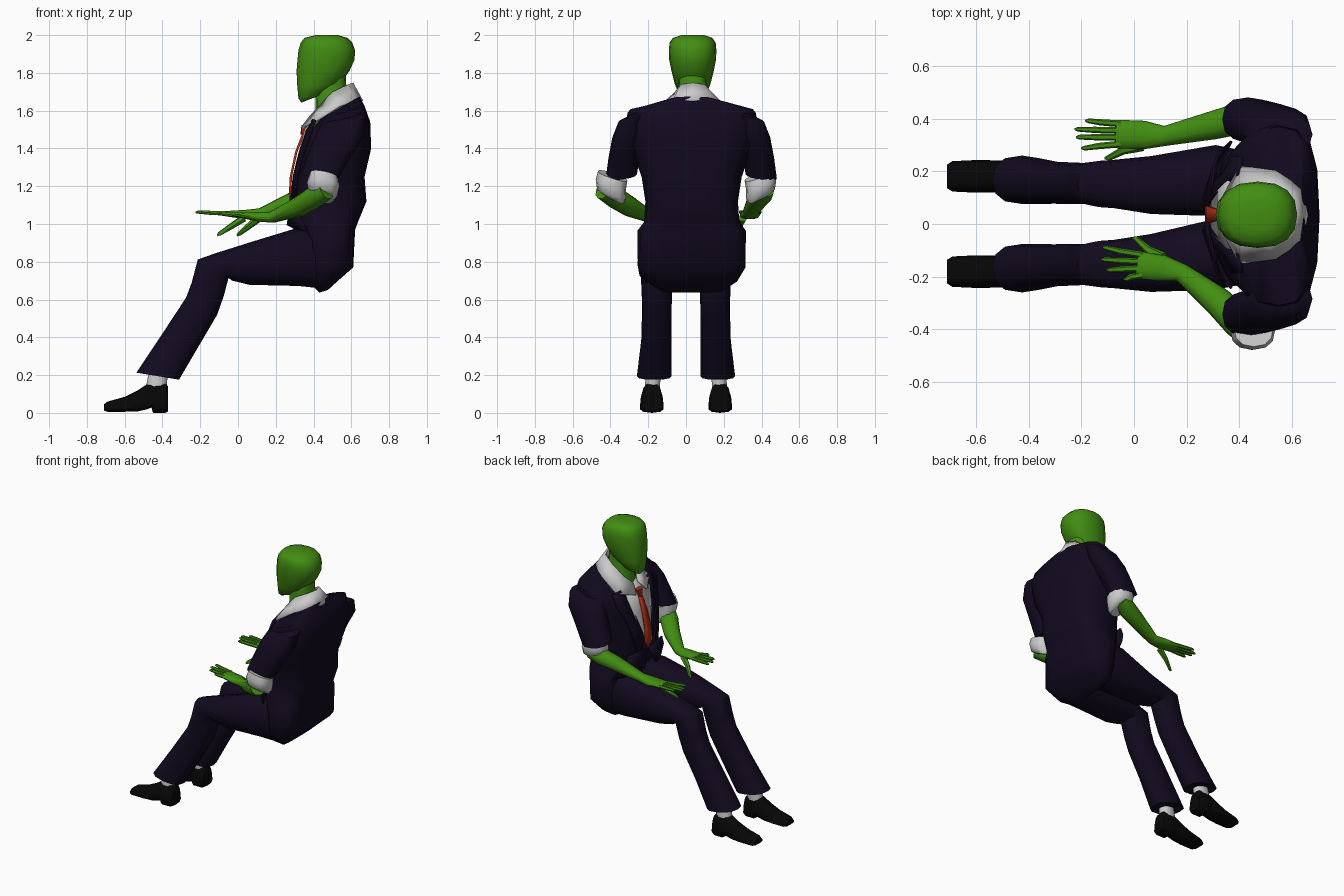
import bpy, bmesh, math
from mathutils import Vector


def material(name, rgb):
    m = bpy.data.materials.new(name)
    m.diffuse_color = (*rgb, 1)
    return m


SKIN = material("green_skin", (0.055, 0.27, 0.006))
SUIT = material("dark_suit", (0.006, 0.003, 0.014))
WHITE = material("white_cloth", (0.65, 0.65, 0.66))
RED = material("red_tie", (0.42, 0.025, 0.008))
BLACK = material("black_leather", (0.002, 0.002, 0.002))


def finish(name, bm, mat, thick=0, angle=50):
    bmesh.ops.recalc_face_normals(bm, faces=bm.faces)
    me = bpy.data.meshes.new(name)
    bm.to_mesh(me)
    bm.free()
    ob = bpy.data.objects.new(name, me)
    bpy.context.collection.objects.link(ob)
    me.materials.append(mat)
    if thick:
        mod = ob.modifiers.new("thickness", 'SOLIDIFY')
        mod.thickness, mod.offset = thick, 0
    bpy.ops.object.select_all(action='DESELECT')
    ob.select_set(True)
    bpy.context.view_layer.objects.active = ob
    bpy.ops.object.shade_smooth_by_angle(angle=math.radians(angle))
    return ob


def skin_rings(name, rings, mat):
    bm = bmesh.new()
    loops = [[bm.verts.new(p) for p in r] for r in rings]
    n = len(loops[0])
    for a, b in zip(loops, loops[1:]):
        for i in range(n):
            j = (i + 1) % n
            bm.faces.new((a[i], a[j], b[j], b[i]))
    bm.faces.new(loops[0])
    bm.faces.new(loops[-1])
    return finish(name, bm, mat)


def power(v, p):
    return math.copysign(abs(v) ** p, v)


def oval(c, u, v, n, p, taper=0):
    out = []
    for i in range(n):
        t = 2 * math.pi * i / n
        up = power(math.cos(t), p)
        out.append(c + u * up + v * power(math.sin(t), p) * (1 - taper * up))
    return out


def loft(name, rows, mat, n=12, p=0.8, tilt=0, taper=0):
    """Rows: front point x,z, back point x,z, centre y, half width."""
    rings = []
    for xa, za, xb, zb, y, w in rows:
        a, b = Vector((xa, y, za)), Vector((xb, y, zb))
        rings.append(oval((a + b) / 2, (a - b) / 2, Vector((0, w, tilt)), n, p, taper))
    return skin_rings(name, rings, mat)


def tube(name, pts, mat, n=8):
    """Points: x, y, z, half width, half height, swept along the path."""
    c = [Vector(q[:3]) for q in pts]
    rings = []
    for i, q in enumerate(pts):
        d = (c[min(i + 1, len(c) - 1)] - c[max(i - 1, 0)]).normalized()
        side = d.cross(Vector((0, 0, 1))).normalized()
        rings.append(oval(c[i], side * q[3], side.cross(d) * q[4], n, 0.9))
    return skin_rings(name, rings, mat)


def strip(name, a, b, mat, thick=0.008):
    bm = bmesh.new()
    va, vb = [bm.verts.new(p) for p in a], [bm.verts.new(p) for p in b]
    for i in range(len(a) - 1):
        bm.faces.new((va[i], va[i + 1], vb[i + 1], vb[i]))
    return finish(name, bm, mat, thick)


MID = 0.035

# head and neck
head = [(1.642, .335, .385, .035), (1.665, .32, .45, .068), (1.74, .313, .54, .094),
        (1.81, .31, .59, .112), (1.87, .315, .617, .124), (1.92, .32, .62, .126),
        (1.96, .332, .605, .122), (1.985, .352, .58, .105), (2.0, .41, .53, .06)]
loft("head", [(a, z, b, z + (.02 if z < 1.7 else 0), MID, w) for z, a, b, w in head], SKIN, 16, .85)
loft("neck", [(.41, 1.70, .57, 1.80, MID, .075), (.41, 1.60, .575, 1.70, MID, .08),
              (.39, 1.50, .58, 1.60, MID, .09)], SKIN)

# jacket body
torso = [(.43, .637, .475, .65, .16), (.38, .69, .53, .70, .24), (.37, .77, .61, .77, .285),
         (.345, .96, .62, .97, .287), (.31, 1.01, .635, 1.01, .252), (.30, 1.12, .68, 1.12, .245),
         (.31, 1.25, .67, 1.25, .265), (.345, 1.38, .705, 1.40, .315), (.38, 1.49, .70, 1.54, .35),
         (.43, 1.55, .67, 1.625, .34), (.46, 1.57, .645, 1.675, .14)]
loft("jacket_body", [(a, za, b, zb, MID - .005, w) for a, za, b, zb, w in torso], SUIT, 16, .62)


# shirt front, tie and knot
def front(rows):
    return [(x, MID - w, z) for x, z, w in rows], [(x, MID + w, z) for x, z, w in rows]


strip("shirt_front", *front([(.42, 1.575, .09), (.357, 1.5, .13), (.325, 1.38, .10),
                             (.297, 1.25, .065), (.29, 1.12, .03)]), WHITE)
strip("tie", *front([(.35, 1.49, .016), (.308, 1.38, .024), (.280, 1.25, .033),
                     (.276, 1.17, .036), (.28, 1.12, .005)]), RED, .012)
loft("tie_knot", [(.337, 1.525, .38, 1.525, MID, .034), (.33, 1.475, .37, 1.475, MID, .018)], RED, 8)

# collar
inner = [(.38, .025, 1.565), (.43, .07, 1.62), (.50, .09, 1.695), (.58, .06, 1.735)]
outer = [(.335, .06, 1.505), (.405, .185, 1.54), (.54, .165, 1.625), (.635, .10, 1.655)]


def around(half, back):
    return ([(x, MID - y, z) for x, y, z in half] + [back]
            + [(x, MID + y, z) for x, y, z in half[::-1]])


strip("collar", around(inner, (.605, MID, 1.745)), around(outer, (.657, MID, 1.65)), WHITE, .012)

for s, side in ((-1, "right"), (1, "left")):
    def mir(rows, m=MID):
        return [(x, m + s * y, z) for x, y, z in rows]

    # lapels and front jacket corners
    strip(side + "_lapel", mir([(.40, .15, 1.555), (.36, .12, 1.48), (.324, .085, 1.37), (.295, .05, 1.25), (.282, .012, 1.12)]),
          mir([(.41, .22, 1.55), (.375, .22, 1.46), (.345, .17, 1.37), (.312, .14, 1.25), (.302, .10, 1.12)]), SUIT, .012)
    strip(side + "_jacket_corner", mir([(.285, .01, 1.12), (.262, .06, .995), (.30, .16, .975)]),
          mir([(.305, .19, 1.12), (.32, .23, 1.05), (.37, .28, .96)]), SUIT, .01)

    # sleeve and rolled cuff
    m = .028
    loft(side + "_sleeve", [(.48, 1.55, .65, 1.585, m + s * .29, .06), (.445, 1.535, .678, 1.565, m + s * .312, .075),
                            (.41, 1.47, .67, 1.47, m + s * .338, .08), (.37, 1.37, .60, 1.36, m + s * .355, .083),
                            (.335, 1.27, .53, 1.235, m + s * .37, .083)], SUIT, tilt=s * -.012)
    loft(side + "_cuff", [(.38, 1.27, .53, 1.24, s * .388, .078), (.365, 1.22, .537, 1.20, s * .398, .08),
                          (.375, 1.17, .525, 1.15, s * .394, .077), (.40, 1.145, .50, 1.125, s * .385, .055)],
         WHITE, tilt=s * .025)

    # trouser leg
    leg = [(.48, .99, .48, .655, .13, .11), (.30, .975, .32, .672, .14, .135), (.07, .905, .06, .678, .148, .11),
           (-.12, .845, -.03, .70, .152, .092), (-.213, .812, -.05, .715, .152, .088),
           (-.245, .69, -.075, .62, .154, .082), (-.275, .61, -.11, .52, .154, .078),
           (-.40, .42, -.21, .35, .157, .08), (-.538, .213, -.312, .176, .168, .092)]
    loft(side + "_trouser_leg", [(a, za, b, zb, (.025 if a > .2 else 0) + s * y, w)
                                 for a, za, b, zb, y, w in leg], SUIT, 12, .8)

    # sock and shoe
    loft(side + "_sock", [(-.47, .23, -.37, .22, s * .173, .04), (-.49, .12, -.38, .12, s * .178, .042)], WHITE, 10)
    shoe = [(-.71, .045, .012, .042), (-.69, .06, .006, .054), (-.60, .085, .006, .058), (-.53, .12, .008, .057),
            (-.485, .15, .018, .056), (-.458, .155, .028, .056), (-.45, .155, 0, .059),
            (-.385, .157, 0, .058), (-.37, .14, .008, .05)]
    loft(side + "_shoe", [(x, t, x, b, s * .181, w) for x, t, b, w in shoe], BLACK, 12, .6, taper=.25)

# bare forearms with palms, then fingers and thumb
arms = {
    "right": ([(.47, -.44, 1.18, .05, .05), (.40, -.375, 1.14, .062, .056), (.32, -.295, 1.09, .056, .052),
               (.18, -.185, 1.035, .036, .03), (.11, -.168, 1.038, .05, .026), (.01, -.155, 1.047, .052, .014)],
              [(-.12, -.09), (-.125, -.135), (-.105, -.175), (-.04, -.21)], (.11, -.13), (-.005, -.055)),
    "left": ([(.47, .42, 1.19, .05, .05), (.40, .40, 1.16, .06, .056), (.30, .375, 1.125, .054, .05),
              (.12, .335, 1.055, .038, .03), (.04, .338, 1.05, .054, .026), (-.07, .342, 1.055, .054, .014)],
             [(-.20, .288), (-.22, .33), (-.225, .36), (-.185, .392)], (.03, .30), (-.11, .25))}
for side, (path, tips, t0, t1) in arms.items():
    s = -1 if side == "right" else 1
    tube(side + "_forearm_and_palm", path, SKIN, 10)
    kx, ky, kz = path[-1][:3]
    for i, (tx, ty) in enumerate(tips):
        by = ky + (.038 - .0255 * i) * -s
        tube(f"{side}_finger_{i + 1}", [(kx + .02, by, kz, .013, .013), ((kx + tx) / 2, (by + ty) / 2, kz + .004, .012, .012),
                                        (tx + .012, ty, kz + .008, .009, .009), (tx, ty, kz + .006, .004, .004)], SKIN, 6)
    tube(side + "_thumb", [(*t0, 1.03, .024, .02), ((t0[0] + t1[0]) / 2, (t0[1] + t1[1]) / 2 + s * .005, .985, .016, .016),
                           (t1[0] + .012, t1[1], .948, .011, .011), (*t1, .938, .005, .005)], SKIN, 6)
